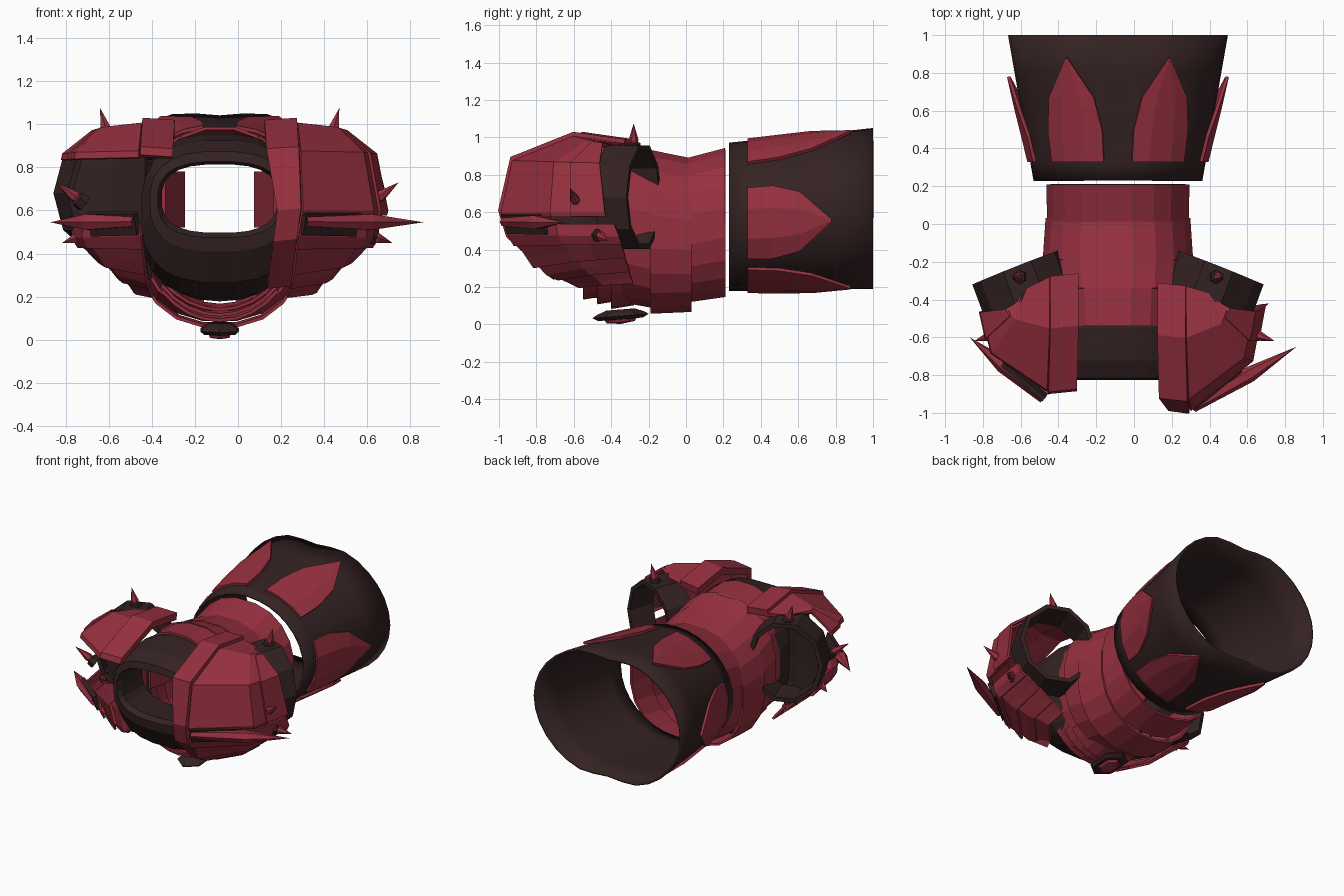
import bpy, bmesh, math
from mathutils import Vector

cube = bpy.data.objects.get("Cube")
if cube:
    bpy.data.objects.remove(cube, do_unlink=True)

CX = -0.085  # centre line of the armour


def material(name, rgb):
    m = bpy.data.materials.new(name)
    m.use_nodes = True
    m.diffuse_color = (*rgb, 1)
    m.node_tree.nodes["Principled BSDF"].inputs["Base Color"].default_value = (*rgb, 1)
    return m


RED = material("crimson plate", (0.31, 0.03, 0.05))
DARK = material("dark leather", (0.034, 0.016, 0.016))


def build(name, verts, faces, mat, thick=0.0, smooth=False):
    bm = bmesh.new()
    vs = [bm.verts.new(v) for v in verts]
    for f in faces:
        bm.faces.new([vs[i] for i in f])
    bmesh.ops.recalc_face_normals(bm, faces=bm.faces)
    me = bpy.data.meshes.new(name)
    bm.to_mesh(me)
    bm.free()
    ob = bpy.data.objects.new(name, me)
    bpy.context.collection.objects.link(ob)
    me.materials.append(mat)
    if thick:
        mod = ob.modifiers.new("thickness", "SOLIDIFY")
        mod.thickness = thick
        mod.offset = 0
    if smooth:
        bpy.ops.object.select_all(action="DESELECT")
        ob.select_set(True)
        bpy.context.view_layer.objects.active = ob
        bpy.ops.object.shade_smooth_by_angle(angle=math.radians(35))
    return ob


def sheet(name, rows, mat, thick=0.0, closed=False, smooth=False):
    """Join rows of points, optionally wrapping each row into a ring."""
    n = len(rows[0])
    faces = [(r * n + c, r * n + (c + 1) % n, (r + 1) * n + (c + 1) % n, (r + 1) * n + c)
             for r in range(len(rows) - 1) for c in range(n if closed else n - 1)]
    return build(name, [p for row in rows for p in row], faces, mat, thick, smooth)


def oval(y, rx, z0, z1, n=20, power=2.3):
    pts = []
    for i in range(n):
        a = 2 * math.pi * (i + 0.5) / n
        c, s = math.cos(a), math.sin(a)
        e = 2 / power
        pts.append((CX + rx * math.copysign(abs(c) ** e, c), y,
                    (z0 + z1) / 2 + (z1 - z0) / 2 * math.copysign(abs(s) ** e, s)))
    return pts


def spike(name, base, tip, r, belly=0.3, socket=True):
    """Six-sided thorn, optionally with a dark socket at its foot."""
    base, tip = Vector(base), Vector(tip)
    d = tip - base
    q = d.to_track_quat("Z", "Y")

    def ring(rad, t):
        return [base + d * t + q @ Vector((rad * math.cos(k * math.pi / 3),
                rad * math.sin(k * math.pi / 3), 0)) for k in range(6)]
    sheet(name, [ring(r * 0.6, 0), ring(r, belly), ring(r * 0.001, 1)], RED, closed=True)
    if socket:
        sheet(name + "_socket", [ring(r * 1.5, -0.1), ring(r * 1.4, 0.15), ring(r * 0.7, 0.2)],
              DARK, closed=True)


# Skirt: flared tube with a dip at top and bottom of the rim
def skirt_point(a, y, off=0.0):
    t = (y - 0.23) / 0.77
    dip = 1 - 0.1 * t * max(0, -math.cos(2 * a)) ** 6
    return (CX + (0.44 + 0.135 * t + off) * math.cos(a), y,
            0.575 + 0.045 * t + (0.39 + 0.07 * t + off) * math.sin(a) * dip)


sheet("skirt", [[skirt_point(2 * math.pi * i / 32, y) for i in range(32)]
                for y in (0.23, 0.33, 0.6, 0.8, 1.0)], DARK, 0.014, True, True)

# Leaf plates around the skirt
for i, deg in enumerate((-6, 62, 118, 186, 242, 298)):
    side = i in (0, 3)
    half = math.radians(27 if side else 19)
    length = 0.45 if side else 0.55
    rows = []
    for t, w in ((0, 1), (0.3, 0.98), (0.62, 0.75), (1, 0.02)):
        y = 0.33 + length * t
        rows.append([skirt_point(math.radians(deg) + half * w * k, y,
                                 0.015 + (0.03 if side else 0.008) * t)
                     for k in (-1, -0.4, 0.4, 1)])
    sheet(f"skirt_leaf_{i}", rows, RED, 0.018)

# Waist: overlapping red bands
for i, band in enumerate((
        ((0.21, 0.375, 0.15, 0.94), (0.0, 0.372, 0.12, 0.885)),
        ((0.03, 0.38, 0.07, 0.885), (-0.19, 0.395, 0.06, 0.93)),
        ((-0.17, 0.39, 0.09, 0.92), (-0.34, 0.38, 0.12, 0.975)),
        ((-0.32, 0.35, 0.13, 0.97), (-0.54, 0.33, 0.15, 0.985)))):
    sheet(f"waist_band_{i}", [oval(*b) for b in band], RED, 0.015, True)

# Collar: dark funnel rolling into the neck hole
sheet("collar", [oval(*r, n=24, power=2.7) for r in (
    (-0.4, 0.33, 0.19, 0.94), (-0.55, 0.36, 0.2, 0.95), (-0.72, 0.36, 0.27, 0.92),
    (-0.81, 0.32, 0.41, 0.87), (-0.82, 0.29, 0.47, 0.83), (-0.79, 0.275, 0.49, 0.82),
    (-0.55, 0.29, 0.47, 0.83))], DARK, 0.012, True)

# Lower breast lames, stepped under the collar
for i in range(3):
    y = -0.34 - 0.075 * i
    rows = []
    for dy, dz in ((0.06, 0.015), (-0.06, -0.005)):
        rows.append([(CX + 0.36 * math.sin(a), y + dy,
                      0.51 + 0.025 * i + dz - 0.415 * math.cos(a))
                     for a in [math.radians(-48 + 12 * k) for k in range(9)]])
    sheet(f"breast_lame_{i}", rows, RED, 0.015)

# Shoulder shell: inner and outer edges, as (offset, y, z)
INNER = [(0.36, -0.33, 0.955), (0.36, -0.6, 0.995), (0.37, -0.92, 0.87), (0.38, -0.98, 0.6),
         (0.36, -0.94, 0.47), (0.34, -0.77, 0.28), (0.31, -0.55, 0.2)]
OUTER = [(0.5, -0.4, 0.95), (0.57, -0.46, 0.965), (0.7, -0.5, 0.86), (0.75, -0.48, 0.6),
         (0.71, -0.43, 0.46), (0.56, -0.38, 0.34), (0.42, -0.32, 0.22)]
CORNER = 0.68  # where the plate bends from front to side


def shell(s, u, v, grow=0.0):
    k = min(int(v), 5)
    a = Vector(INNER[k]).lerp(Vector(INNER[k + 1]), v - k)
    b = Vector(OUTER[k]).lerp(Vector(OUTER[k + 1]), v - k)
    if s < 0 and v > 3:
        b.x -= 0.05
    front, side = min(u / CORNER, 1), max(u - CORNER, 0) / (1 - CORNER)
    fx, fy = 0.88 * front + 0.12 * side, 0.52 * front + 0.48 * side
    x = a.x + (b.x - a.x) * fx + grow * fx
    y = a.y + (b.y - a.y) * fy - grow * (1 - fy) + (0.05 * (1 - fy) if s < 0 else 0)
    return Vector((CX + s * x, y, a.z + (b.z - a.z) * u))


for s, label in ((1, "left"), (-1, "right")):
    steps = [0, 1, 2, 3, 3.15] if s > 0 else [0, 1, 2, 2.1]
    # Shoulder strap beside the neck
    rows = []
    for v in [0, 1, 2, 3, 4, 5.3] if s > 0 else steps:
        p = shell(s, 0, v)
        width = 0.15 if v < 3 else 0.11
        rows.append([p + Vector((-s * width, 0.015, 0)), p + Vector((0, 0, 0.01))])
    sheet(f"{label}_strap", rows, RED, 0.05)
    # Shoulder plate
    sheet(f"{label}_shoulder_plate", [[shell(s, u, v) for u in (0, CORNER, 1)] for v in steps],
          RED, 0.025)
    # Rim strip behind the plate
    sheet(f"{label}_plate_rim", [[shell(s, u, v, 0.015) for u in (0.82, 1.06)] for v in steps],
          RED, 0.018)
    # Overlapping lames beneath
    for i in range(4):
        v = 3.45 + 0.62 * i
        rows = [[shell(s, u, min(v + dv, 6), g) for u in (0, CORNER, 0.85, 1.1)]
                for dv, g in ((0, -0.015), (0.45, 0.005), (0.8, 0.02))]
        sheet(f"{label}_lame_{i}", rows, RED, 0.015)

    # Arm loop: tilted ten-sided band
    centre = Vector((CX + s * 0.5, -0.315, 0.68))
    axis, out = Vector((s * 0.35, 0.94, 0)), Vector((s * 0.94, -0.35, 0))
    rows = [[centre + axis * t * (1 - 0.1 * max(math.cos(a), 0)) + out * (0.24 * math.cos(a))
             + Vector((0, 0, 0.275 * math.sin(a)))
             for a in [math.pi * k / 5 for k in range(10)]] for t in (-0.1, 0.1)]
    sheet(f"{label}_arm_loop", rows, DARK, 0.03, True)

    # Panel inside the neck hole
    sheet(f"{label}_inner_panel", [[(CX + s * dx, y, z) for z in (0.52, 0.6, 0.72, 0.78)]
                                   for dx, y in ((0.26, -0.5), (0.17, -0.15))], RED, 0.02)

    # Thorns
    def at(dx, y, z):
        return (CX + s * dx, y, z)
    spike(f"{label}_loop_thorn", at(0.52, -0.28, 0.95), at(0.555, -0.28, 1.075), 0.026)
    reach = 0.07 if s < 0 else 0
    spike(f"{label}_side_thorn", at(0.71 - reach, -0.58, 0.64), at(0.83 - reach, -0.62, 0.73), 0.027)
    spike(f"{label}_low_thorn", at(0.7 - reach, -0.47, 0.48), at(0.8 - reach, -0.42, 0.45), 0.027)
    # Long thorn lying along the front, with its dark clasp
    foot = shell(s, 0.05, 3.4, 0.03)
    tip = at(0.945 if s > 0 else 0.785, -0.65 if s > 0 else -0.6, 0.545)
    spike(f"{label}_long_thorn", foot, tip, 0.042, 0.55, False)
    sheet(f"{label}_long_thorn_clasp", [[shell(s, u, v, 0.012) for u in (0.03, 0.3, 0.55)]
                                        for v in (3.08, 3.85)], DARK, 0.03)

# Dark lining of the open shoulder
sheet("shoulder_lining", [[(CX - dx, y, z) for dx, z in zip(xs, (0.28, 0.42, 0.6, 0.8, 0.88))]
                          for xs, y in (((0.32, 0.34, 0.34, 0.34, 0.34), -0.55),
                                        ((0.4, 0.48, 0.5, 0.5, 0.48), -0.42),
                                        ((0.46, 0.6, 0.69, 0.68, 0.6), -0.39))], DARK, 0.02)


# Buckle under the chest: dark frame with a red stud
def plate(grow, z):
    return [(CX + x * grow, -0.35 + y * grow, z + 0.08 * y * grow)
            for x, y in ((-0.09, -0.08), (0, -0.15), (0.09, -0.08), (0.09, 0.08), (0, 0.15), (-0.09, 0.08))]


sheet("buckle", [plate(0.5, 0.08), plate(0.85, 0.06), plate(1, 0.045), plate(0.8, 0.028),
                 plate(0.01, 0.025)], DARK, closed=True)
sheet("buckle_stud", [plate(0.6, 0.035), plate(0.5, 0.012), plate(0.01, 0.003)], RED, closed=True)
